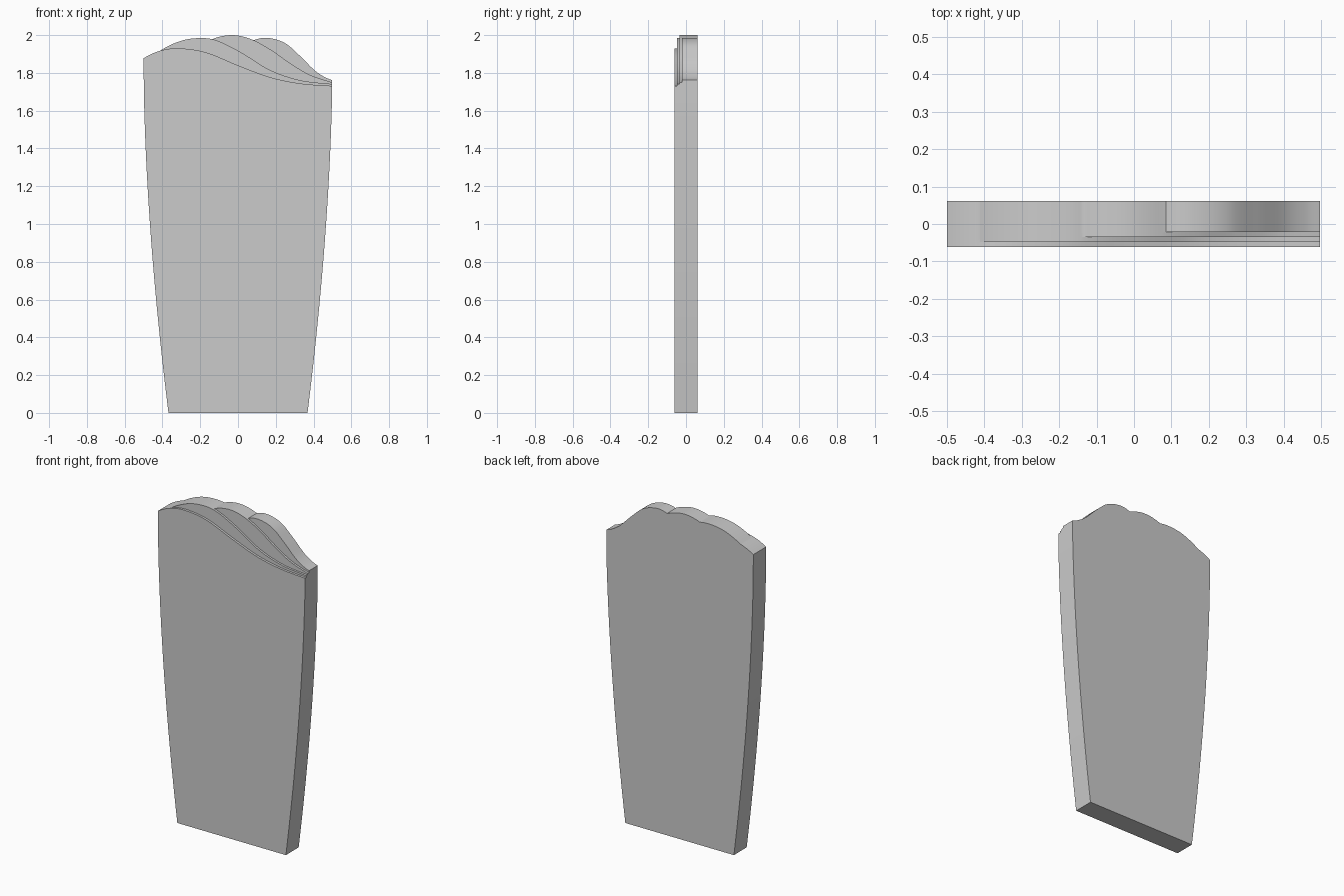
import bpy, bmesh

if "Cube" in bpy.data.objects:
    bpy.data.objects.remove(bpy.data.objects["Cube"])

BACK = 0.062
FRONTS = [-0.062, -0.048, -0.035, -0.022]   # front plane of each layered crest
XL, XR = -0.5, 0.497
CRESTS = [
    [(-.5, 1.877), (-.413, 1.917), (-.318, 1.93), (-.175, 1.91), (0, 1.84),
     (.17, 1.777), (.33, 1.744), (.497, 1.731)],
    [(-.413, 1.917), (-.307, 1.968), (-.21, 1.984), (-.12, 1.974), (.01, 1.912),
     (.17, 1.815), (.33, 1.761), (.497, 1.741)],
    [(-.14, 1.977), (-.035, 2.0), (.065, 1.98), (.17, 1.925), (.275, 1.852),
     (.38, 1.79), (.497, 1.75)],
    [(.085, 1.973), (.158, 1.985), (.25, 1.957), (.33, 1.888), (.407, 1.812),
     (.46, 1.777), (.497, 1.762)],
]


def smooth_height(pts, x):
    """Hermite interpolation through the crest points."""
    def slope(i):
        if i == 0:
            return 2 * (pts[1][1] - pts[0][1]) / (pts[1][0] - pts[0][0]) - slope(1)
        if i == len(pts) - 1:
            return (pts[i][1] - pts[i-1][1]) / (pts[i][0] - pts[i-1][0])
        return (pts[i+1][1] - pts[i-1][1]) / (pts[i+1][0] - pts[i-1][0])
    for i in range(len(pts) - 1):
        (x0, z0), (x1, z1) = pts[i], pts[i + 1]
        if x <= x1 + 1e-9:
            h = x1 - x0
            t = (x - x0) / h
            return ((2*t**3 - 3*t**2 + 1) * z0 + (t**3 - 2*t**2 + t) * h * slope(i)
                    + (3*t**2 - 2*t**3) * z1 + (t**3 - t**2) * h * slope(i + 1))
    return pts[-1][1]


def envelope(k, x):
    return max(smooth_height(c, x) for c in CRESTS[:k + 1] if x >= c[0][0] - 1e-9)


def half_width(z):
    return 0.5 - 0.132 * max(0, 1 - z / 1.85) ** 1.75


xs = sorted({round(XL + (XR - XL) * i / 90, 5) for i in range(91)} | {c[0][0] for c in CRESTS})
tops = [[envelope(k, x) for x in xs] for k in range(4)]
zs = [1.70 * i / 24 for i in range(25)]

bm = bmesh.new()


def face(pts):
    clean = [p for i, p in enumerate(pts)
             if sum((a - b) ** 2 for a, b in zip(p, pts[i - 1])) > 1e-12]
    if len(clean) > 2:
        bm.faces.new([bm.verts.new(p) for p in clean])


def strip(a, b):
    for i in range(len(a) - 1):
        face([a[i], a[i + 1], b[i + 1], b[i]])


def side(sign, y):
    return [(sign * min(half_width(z), XR if sign > 0 else 0.5), y, z) for z in zs]


def crest(k, y):
    return [(x, y, z) for x, z in zip(xs, tops[k])]


# Front and back slab faces
for k, y in ((0, FRONTS[0]), (3, BACK)):
    face(side(1, y) + crest(k, y)[::-1] + side(-1, y)[::-1])

# Crest tops and the stepped front face of each layer
for k in range(4):
    strip(crest(k, FRONTS[k]), crest(k, FRONTS[k + 1] if k < 3 else BACK))
    if k:
        strip(crest(k - 1, FRONTS[k]), crest(k, FRONTS[k]))

# Curved sides and base
for s in (-1, 1):
    strip(side(s, FRONTS[0]), side(s, BACK))
w = half_width(0)
face([(-w, FRONTS[0], 0), (w, FRONTS[0], 0), (w, BACK, 0), (-w, BACK, 0)])

# Upper ends: plain on the left, stepped on the right
lx, rx = side(-1, 0)[-1][0], side(1, 0)[-1][0]
left, right = [(lx, BACK, zs[-1]), (lx, FRONTS[0], zs[-1])], [(rx, BACK, zs[-1]), (rx, FRONTS[0], zs[-1])]
for k in range(4):
    for y in (FRONTS[k], FRONTS[k + 1] if k < 3 else BACK):
        right.append((XR, y, tops[k][-1]))
        if not left[-1] == (XL, y, tops[k][0]):
            left.append((XL, y, tops[k][0]))
face(left)
face(right)

bmesh.ops.remove_doubles(bm, verts=bm.verts, dist=1e-5)
bmesh.ops.recalc_face_normals(bm, faces=bm.faces)
mesh = bpy.data.meshes.new("layered_slab")
bm.to_mesh(mesh)
bm.free()
slab = bpy.data.objects.new("layered_slab", mesh)
bpy.context.collection.objects.link(slab)
bpy.context.view_layer.objects.active = slab
slab.select_set(True)
bpy.ops.object.shade_smooth_by_angle(angle=0.5)
